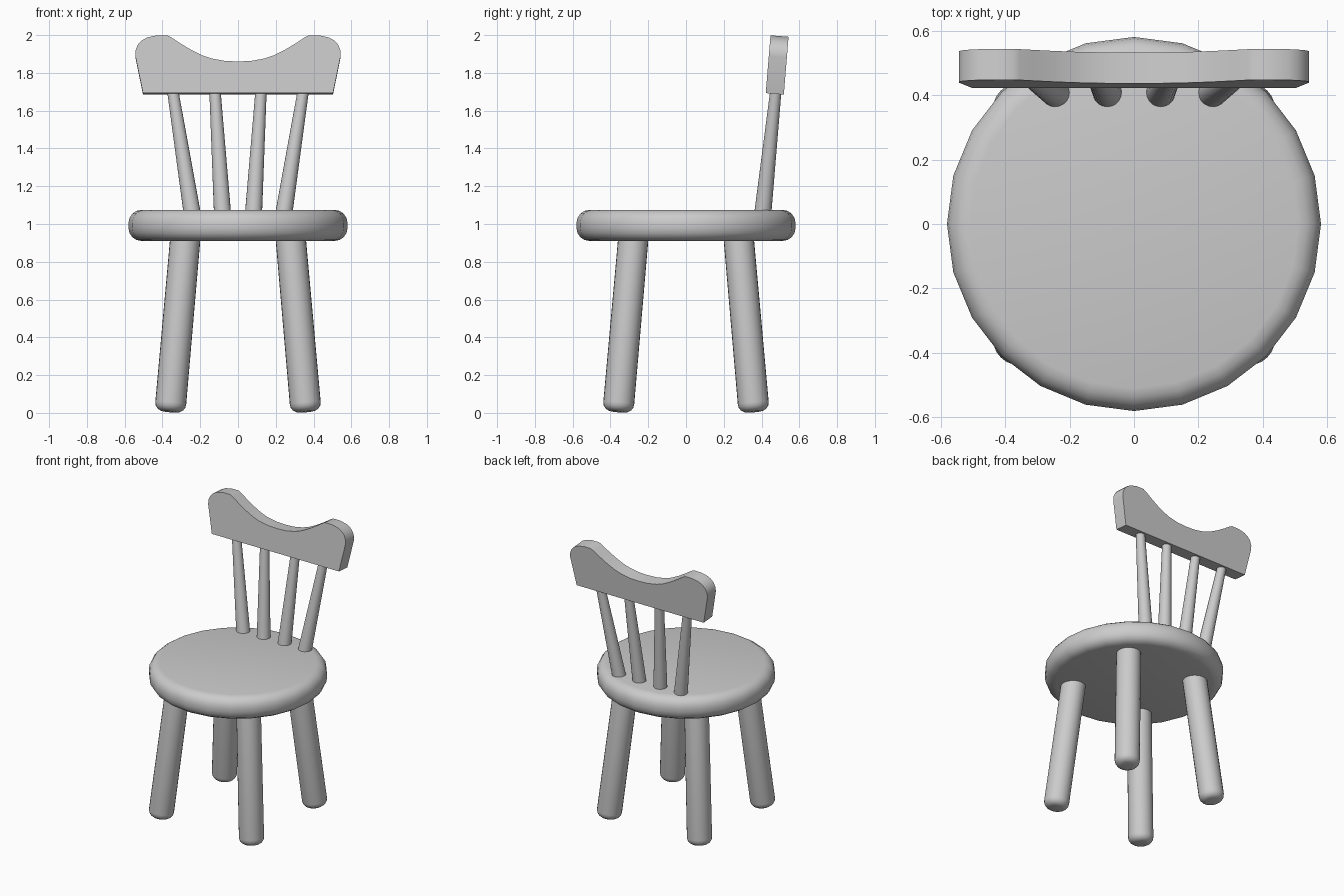
import bpy, bmesh, math
from mathutils import Vector, Matrix

if "Cube" in bpy.data.objects:
    bpy.data.objects.remove(bpy.data.objects["Cube"])


def finish(name, bm):
    bmesh.ops.recalc_face_normals(bm, faces=bm.faces[:])
    mesh = bpy.data.meshes.new(name)
    bm.to_mesh(mesh)
    bm.free()
    ob = bpy.data.objects.new(name, mesh)
    bpy.context.collection.objects.link(ob)
    bpy.ops.object.select_all(action='DESELECT')
    bpy.context.view_layer.objects.active = ob
    ob.select_set(True)
    bpy.ops.object.shade_smooth_by_angle(angle=math.radians(35))
    return ob


def turned(name, profile, start, end, sides=24):
    """Revolve (radius, height) rings along the axis from start to end."""
    start, end = Vector(start), Vector(end)
    turn = Vector((0, 0, 1)).rotation_difference(end - start).to_matrix()
    bm = bmesh.new()
    rings = []
    for r, h in profile:
        rings.append([bm.verts.new(start + turn @ Vector((
            r * math.cos(2 * math.pi * i / sides),
            r * math.sin(2 * math.pi * i / sides), h))) for i in range(sides)])
    for a, b in zip(rings, rings[1:]):
        for i in range(sides):
            j = (i + 1) % sides
            bm.faces.new((a[i], a[j], b[j], b[i]))
    bm.faces.new(rings[0][::-1])
    bm.faces.new(rings[-1])
    return finish(name, bm)


def round_edge(radius, h, bevel, up, steps=4):
    """Quarter-circle rim; up=1 for a top edge, -1 for a bottom edge."""
    pts = []
    for i in range(steps + 1):
        a = math.pi / 2 * i / steps
        pts.append((radius - bevel + bevel * math.cos(a),
                    h + up * bevel * (math.sin(a) - 1)))
    return pts if up > 0 else pts[::-1]


# Round seat with soft rim
turned("seat", round_edge(0.58, 0.91, 0.07, -1) + round_edge(0.58, 1.075, 0.07, 1),
       (0, 0, 0), (0, 0, 1))

# Four splayed legs with rounded feet
for row, sy in (("front", -1), ("back", 1)):
    for side, sx in (("left", -1), ("right", 1)):
        turned(f"{row}_{side}_leg", round_edge(0.082, 0, 0.045, -1) + [(0.08, 0.97)],
               (sx * 0.36, sy * 0.36, 0.006), (sx * 0.275, sy * 0.275, 0.97))

# Tapered, fanned back spindles
for n, (x0, x1) in enumerate(((-0.245, -0.343), (-0.083, -0.121),
                              (0.083, 0.121), (0.245, 0.343)), 1):
    a, b = Vector((x0, 0.408, 1.07)), Vector((x1, 0.474, 1.69))
    a, b = a + (a - b) * 0.08, b + (b - a) * 0.08
    turned(f"back_spindle_{n}", [(0.046, 0), (0.029, (b - a).length)], a, b, 20)

# Curved top rail, leaning back
half = [(0.503, 0), (0.543, 0.196), (0.543, 0.226), (0.53, 0.258), (0.508, 0.281),
        (0.48, 0.296), (0.43, 0.307), (0.375, 0.307), (0.355, 0.297), (0.31, 0.267),
        (0.25, 0.231), (0.19, 0.201), (0.14, 0.184), (0.07, 0.171)]
outline = half + [(0, 0.168)] + [(-x, z) for x, z in reversed(half)]
bm = bmesh.new()
face = bm.faces.new([bm.verts.new((x, -0.048, z)) for x, z in outline])
ext = bmesh.ops.extrude_face_region(bm, geom=[face])
bmesh.ops.translate(bm, vec=(0, 0.096, 0),
                    verts=[v for v in ext["geom"] if isinstance(v, bmesh.types.BMVert)])
bm.transform(Matrix.Translation((0, 0.47, 1.689)) @ Matrix.Rotation(-0.082, 4, 'X'))
finish("back_top_rail", bm)
